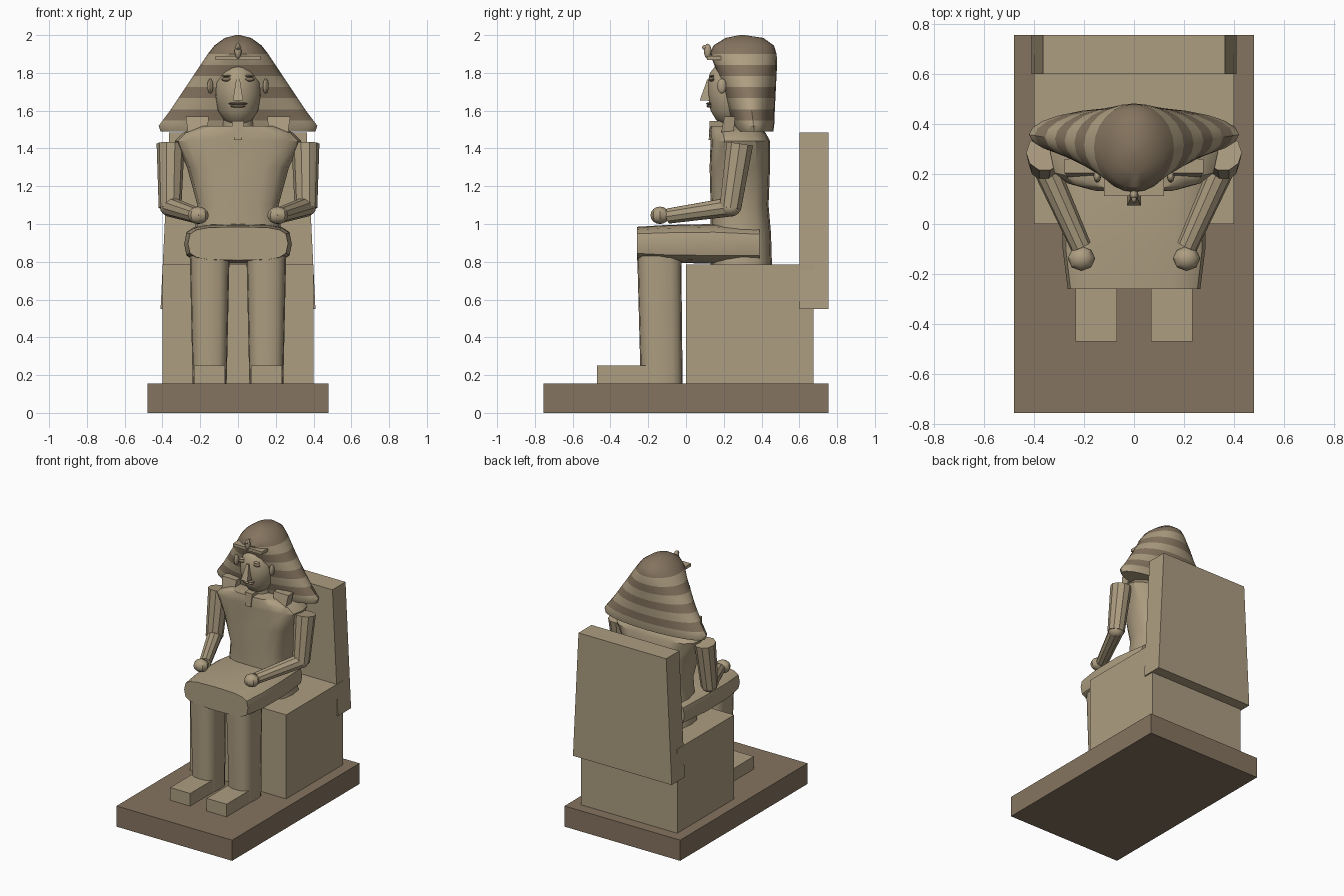
import bpy, bmesh, math
from mathutils import Vector

if "Cube" in bpy.data.objects:
    bpy.data.objects.remove(bpy.data.objects["Cube"])


def material(name, rgb):
    m = bpy.data.materials.new(name)
    m.diffuse_color = (*rgb, 1)
    m.use_nodes = True
    m.node_tree.nodes["Principled BSDF"].inputs["Base Color"].default_value = m.diffuse_color
    return m


STONE = material("light_stone", (0.42, 0.34, 0.22))
DARK = material("dark_stone", (0.235, 0.175, 0.115))


def finish(bm, name, mats=(STONE,), smooth=True):
    bmesh.ops.recalc_face_normals(bm, faces=bm.faces)
    me = bpy.data.meshes.new(name)
    bm.to_mesh(me)
    bm.free()
    ob = bpy.data.objects.new(name, me)
    bpy.context.collection.objects.link(ob)
    for m in mats:
        me.materials.append(m)
    if smooth:
        bpy.ops.object.select_all(action='DESELECT')
        ob.select_set(True)
        bpy.context.view_layer.objects.active = ob
        bpy.ops.object.shade_smooth_by_angle(angle=math.radians(35))
    return ob


def ring(c, u, v, segs=16, n=2.0):
    """Superellipse around c with half-axis vectors u and v."""
    pts = []
    for i in range(segs):
        a = 2 * math.pi * i / segs
        f = [math.copysign(abs(t) ** (2 / n), t) for t in (math.cos(a), math.sin(a))]
        pts.append(Vector(c) + Vector(u) * f[0] + Vector(v) * f[1])
    return pts


def flat_ring(z, hx, y0, y1, segs=16, n=2.0, x=0):
    return ring((x, (y0 + y1) / 2, z), (hx, 0, 0), (0, (y1 - y0) / 2, 0), segs, n)


def loft(name, rings, mats=(STONE,), bands=None, smooth=True):
    bm = bmesh.new()
    vs = [[bm.verts.new(p) for p in r] for r in rings]
    k = len(vs[0])
    for j in range(len(vs) - 1):
        for i in range(k):
            f = bm.faces.new((vs[j][i], vs[j][(i + 1) % k], vs[j + 1][(i + 1) % k], vs[j + 1][i]))
            f.material_index = bands[j] if bands else 0
    for end, b in ((0, 0), (-1, -1)):
        f = bm.faces.new(vs[end])
        f.material_index = bands[b] if bands else 0
    return finish(bm, name, mats, smooth)


def rect(z, x0, x1, y0, y1):
    return [Vector(p) for p in ((x0, y0, z), (x1, y0, z), (x1, y1, z), (x0, y1, z))]


def box(name, x0, x1, y0, y1, z0, z1, mat=STONE):
    return loft(name, [rect(z0, x0, x1, y0, y1), rect(z1, x0, x1, y0, y1)], (mat,), smooth=False)


def limb(name, a, b, ra, rb):
    a, b = Vector(a), Vector(b)
    d = (b - a).normalized()
    u = d.cross(Vector((0, 1, 0.3))).normalized()
    v = d.cross(u)
    return loft(name, [ring(a, u * ra, v * ra, 10), ring(b, u * rb, v * rb, 10)])


def ball(name, c, r, segs=12, mat=STONE):
    bm = bmesh.new()
    bmesh.ops.create_uvsphere(bm, u_segments=segs, v_segments=8, radius=1)
    bmesh.ops.scale(bm, vec=r, verts=bm.verts)
    bmesh.ops.translate(bm, vec=c, verts=bm.verts)
    return finish(bm, name, (mat,))


# plinth and throne
box("plinth", -0.48, 0.48, -0.755, 0.755, 0, 0.155, DARK)
box("seat", -0.40, 0.40, 0, 0.675, 0.155, 0.785)
loft("throne_back", [rect(0.55, -0.41, 0.41, 0.6, 0.755), rect(1.485, -0.364, 0.364, 0.6, 0.755)], smooth=False)

# torso
torso = [(0.785, 0.25, 0.13, 0.455), (0.95, 0.23, 0.13, 0.45), (1.1, 0.215, 0.13, 0.437),
         (1.3, 0.27, 0.125, 0.445), (1.44, 0.335, 0.13, 0.445), (1.485, 0.29, 0.125, 0.42),
         (1.52, 0.19, 0.13, 0.38)]
loft("torso", [flat_ring(*t, n=3) for t in torso])
loft("neck", [flat_ring(z, 0.085, 0.19, 0.37) for z in (1.48, 1.62)])

# lap
lap = [(-0.26, 0.265, 0.808, 0.985), (-0.1, 0.285, 0.795, 0.995), (0.15, 0.285, 0.79, 1.0), (0.39, 0.26, 0.795, 0.985)]
loft("lap", [ring((0, y, (a + b) / 2), (hx, 0, 0), (0, 0, (b - a) / 2), 16, 3.6) for y, hx, a, b in lap])

# head: lofted face
face = [(1.53, 0.05, 0.19, 0.33), (1.55, 0.075, 0.16, 0.35), (1.6, 0.11, 0.13, 0.37), (1.68, 0.125, 0.115, 0.38),
        (1.75, 0.122, 0.115, 0.38), (1.80, 0.095, 0.127, 0.37), (1.835, 0.06, 0.155, 0.34), (1.85, 0.02, 0.2, 0.3)]
loft("face", [flat_ring(*t) for t in face])
loft("nose", [rect(1.655, -0.027, 0.027, 0.073, 0.15), rect(1.765, -0.01, 0.01, 0.112, 0.15)], smooth=False)
ball("upper_lip", (0, 0.127, 1.637), (0.05, 0.02, 0.008), mat=DARK)
ball("lower_lip", (0, 0.128, 1.624), (0.04, 0.02, 0.008))
loft("beard", [rect(1.445, -0.02, 0.02, 0.12, 0.17), rect(1.545, -0.032, 0.032, 0.125, 0.2)], smooth=False)

# striped headcloth: outline sampled at every stripe edge
outline = [(1.49, 0.41, 0.26, 0.462), (1.52, 0.42, 0.248, 0.467), (1.6, 0.36, 0.225, 0.47), (1.72, 0.28, 0.19, 0.476),
           (1.84, 0.2, 0.15, 0.482), (1.9, 0.16, 0.128, 0.48), (1.945, 0.125, 0.145, 0.465),
           (1.985, 0.07, 0.21, 0.41), (2.0, 0.012, 0.285, 0.31)]


def sample(z):
    for a, b in zip(outline, outline[1:]):
        if z <= b[0] + 1e-6:
            t = (z - a[0]) / (b[0] - a[0])
            return [p + (q - p) * t for p, q in zip(a, b)]


STEP = 0.41 / 7
levels = sorted({round(1.49 + STEP * i, 3) for i in range(8)} | {o[0] for o in outline})
stripes = []
for a, b in zip(levels, levels[1:]):
    k = int(((a + b) / 2 - 1.49) / STEP)
    stripes.append(1 if k >= 7 else k % 2)
loft("headcloth", [flat_ring(*sample(z), segs=24) for z in levels], (STONE, DARK), stripes)
box("brow_band", -0.12, 0.12, 0.112, 0.2, 1.868, 1.89)
ball("brow_ornament_hood", (0, 0.115, 1.915), (0.018, 0.02, 0.04))
ball("brow_ornament_head", (0, 0.103, 1.935), (0.011, 0.018, 0.014))

# mirrored parts
for s, side in ((1, "left"), (-1, "right")):
    loft(side + "_shin", [flat_ring(0.155, 0.09, -0.24, -0.018, 16, 3, s * 0.15),
                          flat_ring(0.83, 0.105, -0.258, -0.025, 16, 3, s * 0.15)])
    x0, x1 = sorted((s * 0.068, s * 0.234))
    box(side + "_foot", x0, x1, -0.47, -0.2, 0.155, 0.25)
    limb(side + "_upper_arm", (s * 0.357, 0.285, 1.425), (s * 0.36, 0.235, 1.085), 0.074, 0.06)
    ball(side + "_elbow", (s * 0.358, 0.235, 1.09), (0.056, 0.058, 0.05))
    limb(side + "_forearm", (s * 0.362, 0.245, 1.092), (s * 0.212, -0.09, 1.043), 0.053, 0.042)
    ball(side + "_fist", (s * 0.21, -0.138, 1.046), (0.055, 0.05, 0.046), 8)
    x0, x1 = sorted((s * 0.155, s * 0.277))
    m0, m1 = sorted((s * 0.165, s * 0.26))
    loft(side + "_lappet", [rect(1.45, m0, m1, 0.18, 0.25), rect(1.57, x0, x1, 0.203, 0.26)], smooth=False)
    ball(side + "_ear", (s * 0.147, 0.19, 1.73), (0.015, 0.025, 0.04))
    ball(side + "_eye", (s * 0.062, 0.135, 1.766), (0.026, 0.015, 0.011), mat=DARK)
    ball(side + "_brow", (s * 0.062, 0.135, 1.784), (0.026, 0.014, 0.005))
